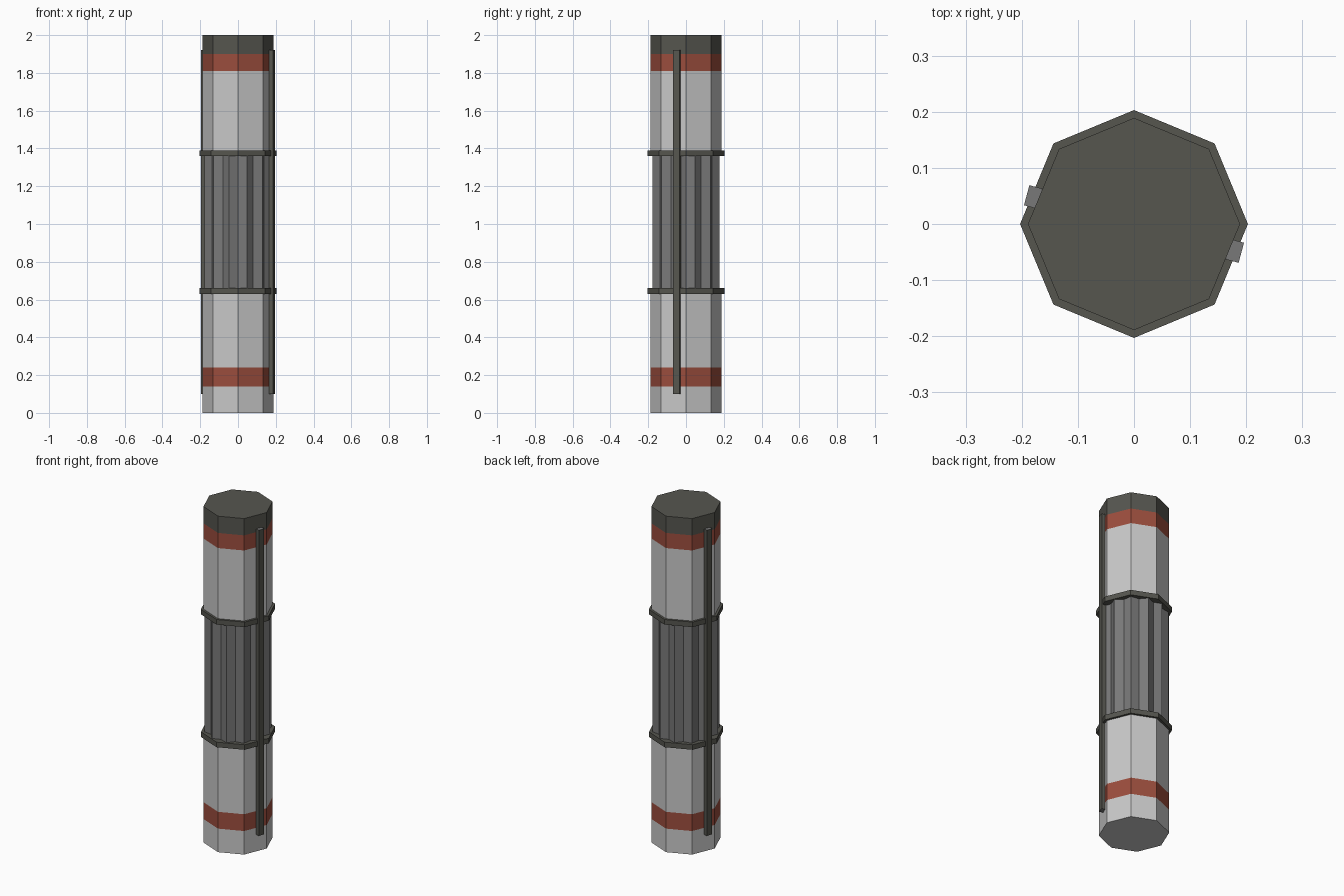
import bpy, bmesh, math
from mathutils import Matrix

if "Cube" in bpy.data.objects:
    bpy.data.objects.remove(bpy.data.objects["Cube"])


def material(name, rgb):
    m = bpy.data.materials.new(name)
    m.diffuse_color = (*rgb, 1)
    m.use_nodes = True
    m.node_tree.nodes["Principled BSDF"].inputs["Base Color"].default_value = m.diffuse_color
    return m


white = material("pale_grey", (0.58, 0.58, 0.58))
red = material("brick_red", (0.33, 0.075, 0.047))
olive = material("dark_olive_grey", (0.092, 0.092, 0.078))
grey = material("mid_grey", (0.19, 0.19, 0.19))


def finish(bm, name, mats):
    bmesh.ops.recalc_face_normals(bm, faces=bm.faces[:])
    mesh = bpy.data.meshes.new(name)
    bm.to_mesh(mesh)
    bm.free()
    for m in mats:
        mesh.materials.append(m)
    ob = bpy.data.objects.new(name, mesh)
    bpy.context.collection.objects.link(ob)
    return ob


def column(name, radii, levels, mats, offset=0.0):
    """Prism whose corner radii cycle; mats[i] colours levels[i]..levels[i+1]."""
    n = len(radii)
    bm = bmesh.new()
    rings = []
    for z in levels:
        rings.append([bm.verts.new((r * math.cos(offset + 2 * math.pi * i / n),
                                    r * math.sin(offset + 2 * math.pi * i / n), z))
                      for i, r in enumerate(radii)])
    for k, (a, b) in enumerate(zip(rings, rings[1:])):
        for i in range(n):
            j = (i + 1) % n
            bm.faces.new((a[i], a[j], b[j], b[i])).material_index = k
    bm.faces.new(rings[0]).material_index = 0
    bm.faces.new(rings[-1]).material_index = len(levels) - 2
    return finish(bm, name, mats)


# Octagonal end sections with flush painted bands
column("lower_body", [0.189] * 8, [0, 0.14, 0.24, 0.645], [white, red, white])
column("upper_body", [0.189] * 8, [1.375, 1.81, 1.90, 2.0], [white, red, olive])

# Pleated middle section: valleys and ridges alternate
column("pleated_core", [0.160, 0.184] * 12, [0.64, 1.38], [grey])

# Collars where the sections meet
column("lower_collar", [0.203] * 8, [0.63, 0.66], [olive])
column("upper_collar", [0.203] * 8, [1.36, 1.39], [olive])

# Two opposite side rails with grey ends
for name, ang in (("right_rail", -15), ("left_rail", 165)):
    bm = bmesh.new()
    mat = (Matrix.Rotation(math.radians(ang), 4, 'Z')
           @ Matrix.Translation((0.186, 0, 1.01))
           @ Matrix.Diagonal((0.024, 0.037, 1.82, 1)))
    bmesh.ops.create_cube(bm, size=1, matrix=mat)
    bm.normal_update()
    for f in bm.faces:
        f.material_index = 1 if abs(f.normal.z) > 0.5 else 0
    finish(bm, name, [olive, grey])
